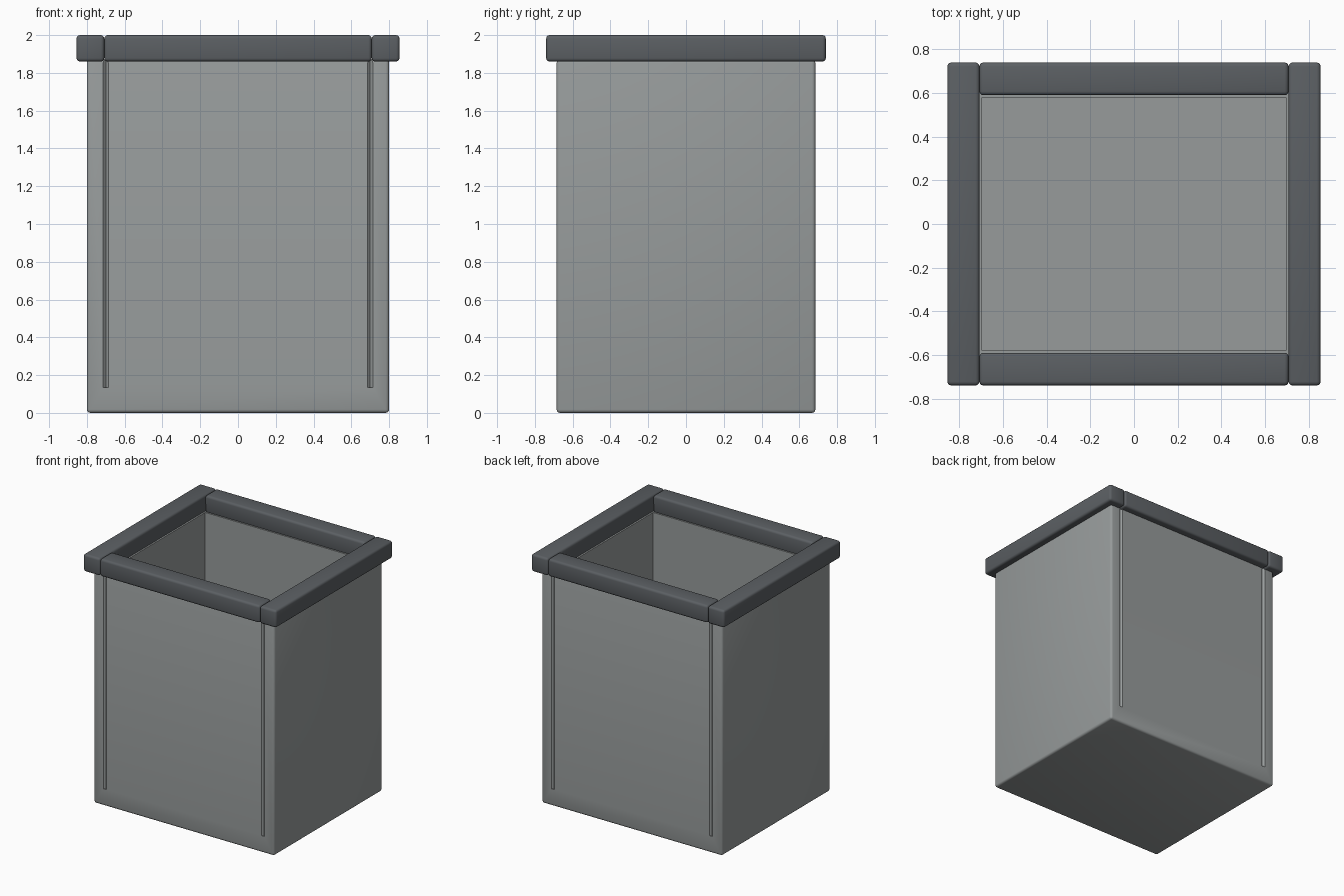
import bpy
import bmesh
from mathutils import Matrix, Vector

if "Cube" in bpy.data.objects:
    bpy.data.objects.remove(bpy.data.objects["Cube"])


def material(name, rgb):
    m = bpy.data.materials.new(name)
    m.diffuse_color = (*rgb, 1)
    m.use_nodes = True
    m.node_tree.nodes["Principled BSDF"].inputs["Base Color"].default_value = m.diffuse_color
    return m


BODY = material("light_grey", (0.31, 0.33, 0.33))
RIM = material("dark_grey", (0.105, 0.115, 0.125))


def new_object(name, bm, mat):
    mesh = bpy.data.meshes.new(name)
    bm.to_mesh(mesh)
    bm.free()
    mesh.materials.append(mat)
    ob = bpy.data.objects.new(name, mesh)
    bpy.context.collection.objects.link(ob)
    return ob


def box(name, lo, hi, mat, bevel=0.0):
    lo, hi = Vector(lo), Vector(hi)
    bm = bmesh.new()
    bmesh.ops.create_cube(bm, size=1, matrix=Matrix.Translation((lo + hi) / 2)
                          @ Matrix.Diagonal((*(hi - lo), 1)))
    if bevel:
        bmesh.ops.bevel(bm, geom=bm.edges[:], offset=bevel, segments=3,
                        profile=0.5, affect='EDGES')
    return new_object(name, bm, mat)


def activate(ob):
    bpy.ops.object.select_all(action='DESELECT')
    ob.select_set(True)
    bpy.context.view_layer.objects.active = ob


def cut(ob, cutter):
    mod = ob.modifiers.new("cut", 'BOOLEAN')
    mod.operation, mod.solver, mod.object = 'DIFFERENCE', 'EXACT', cutter
    activate(ob)
    bpy.ops.object.modifier_apply(modifier=mod.name)
    bpy.data.objects.remove(cutter)


# Open box with a thick floor
body = box("container_body", (-0.8, -0.685, 0), (0.8, 0.685, 1.87), BODY, 0.018)
cut(body, box("cavity_cutter", (-0.697, -0.58, 0.14), (0.697, 0.58, 2.2), BODY))

# Narrow V-shaped joints between the wall panels, front and back
for x in (-0.7, 0.7):
    for y in (-0.685, 0.685):
        bm = bmesh.new()
        bmesh.ops.create_cone(bm, cap_ends=True, segments=4, radius1=0.014,
                              radius2=0.014, depth=2,
                              matrix=Matrix.Translation((x, y, 1.135)))
        cut(body, new_object("joint_cutter", bm, BODY))

# Rim made of four rounded bars
parts = [body]
for s, side, end in ((-1, "left", "front"), (1, "right", "back")):
    x0, x1 = sorted((s * 0.708, s * 0.855))
    y0, y1 = sorted((s * 0.59, s * 0.74))
    parts.append(box(side + "_rim", (x0, -0.74, 1.86), (x1, 0.74, 2), RIM, 0.018))
    parts.append(box(end + "_rim", (-0.708, y0, 1.86), (0.708, y1, 2), RIM, 0.018))

for ob in parts:
    activate(ob)
    bpy.ops.object.shade_smooth_by_angle()
